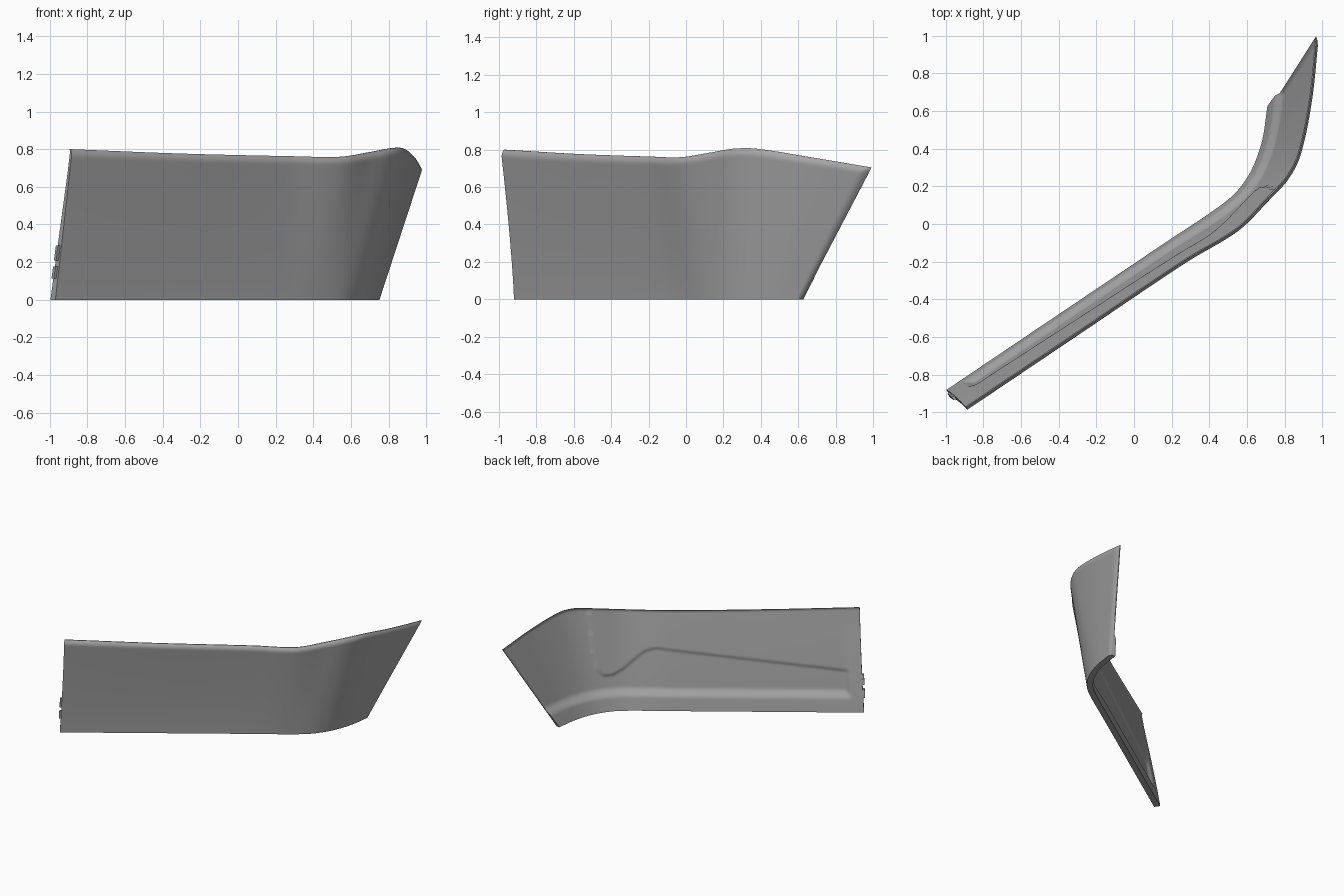
import bpy
import bmesh
from mathutils import Vector

cube = bpy.data.objects.get("Cube")
if cube:
    bpy.data.objects.remove(cube, do_unlink=True)

# Matching points along the upper and lower edges of the outer skin
TOP = [(-.88, -.99, .80), (-.3, -.6, .777), (.28, -.21, .763), (.56, -.04, .76),
       (.72, .12, .785), (.83, .24, .805), (.895, .37, .805), (.955, .66, .76), (.99, .99, .705)]
BOTTOM = [(-.97, -.92), (-.37, -.516), (.2, -.133), (.43, .02),
          (.56, .12), (.64, .22), (.69, .32), (.73, .45), (.755, .62)]
# Height of the raised inner layer's lower border, by x + y
RIDGE = [(-1.75, .31), (.12, .46), (.24, .47), (.36, .44), (.58, .31), (.70, .265),
         (.80, .265), (.87, .32), (.91, .45), (.95, .9)]
COLS, ROWS = 170, 64

top = [Vector(p) for p in TOP]
bottom = [Vector((x, y, 0)) for x, y in BOTTOM]
knots = [0.0]
for a, b in zip(top, top[1:]):
    knots.append(knots[-1] + (b - a).length)


def smooth(a, b, x):
    t = min(1, max(0, (x - a) / (b - a)))
    return t * t * (3 - 2 * t)


def tangent(pts, i):
    a, b = max(i - 1, 0), min(i + 1, len(pts) - 1)
    return (pts[b] - pts[a]) / (knots[b] - knots[a])


def rail(pts, d):
    """Smooth curve through the points at distance d."""
    i = max(k for k in range(len(knots) - 1) if knots[k] <= d)
    h = knots[i + 1] - knots[i]
    t = (d - knots[i]) / h
    s = t * t * (3 - 2 * t)
    return (pts[i] * (1 - s) + pts[i + 1] * s
            + tangent(pts, i) * h * t * (1 - t) ** 2
            - tangent(pts, i + 1) * h * t * t * (1 - t))


def ridge_height(s):
    if s <= RIDGE[0][0]:
        return RIDGE[0][1]
    for (a, za), (b, zb) in zip(RIDGE, RIDGE[1:]):
        if s <= b:
            return za + (zb - za) * (s - a) / (b - a)
    return 2


def skin(d, v):
    """Point on the outer skin, leaning out more strongly near the top."""
    a, b = rail(bottom, d), rail(top, d)
    p = a.lerp(b, v)
    end = smooth(knots[-1] * .5, knots[-1] * .75, d)
    lean = v ** 1.3 * (1 - end) + v * end
    p.y = a.y + (b.y - a.y) * lean
    return p


def section(d, v):
    """Outer and inner points, with rolled rims, lower ledge and raised layer."""
    p = skin(d, v)
    e = 1e-3
    along = skin(min(d + e, knots[-1]), v) - skin(max(d - e, 0), v)
    back = Vector((-along.y, along.x, 0)).normalized()
    roll = .02 * max(0, (v - .95) / .05) ** 2
    roll = max(roll, .02 * max(0, (d - knots[-1] + .05) / .05) ** 2)
    ledge = 1 - smooth(.10, .17, p.z)
    frame = 1 - smooth(.08, .13, d)
    full = .047 - .032 * v
    raised = smooth(-.012, .012, p.z - ridge_height(p.x + p.y))
    depth = .012 + .012 * raised * (1 - .4 * v)
    depth += max(0, full - depth) * max(ledge, frame)
    return p + back * roll, p + back * max(depth, roll + .006)


def finish(name, bm, material):
    bmesh.ops.recalc_face_normals(bm, faces=bm.faces)
    mesh = bpy.data.meshes.new(name)
    bm.to_mesh(mesh)
    bm.free()
    obj = bpy.data.objects.new(name, mesh)
    bpy.context.collection.objects.link(obj)
    mesh.materials.append(material)
    bpy.ops.object.select_all(action='DESELECT')
    obj.select_set(True)
    bpy.context.view_layer.objects.active = obj
    bpy.ops.object.shade_smooth_by_angle(angle=.7)
    return obj


grey = bpy.data.materials.new("plain grey")
grey.use_nodes = True
grey.diffuse_color = (.38, .38, .38, 1)
grey.node_tree.nodes["Principled BSDF"].inputs["Base Color"].default_value = (.38, .38, .38, 1)

# Curved panel: each column is a closed loop up the outside and down the inside
bm = bmesh.new()
loops = []
for i in range(COLS + 1):
    d = knots[-1] * i / COLS
    pairs = [section(d, j / ROWS) for j in range(ROWS + 1)]
    ring = [o for o, _ in pairs] + [n for _, n in reversed(pairs)]
    loops.append([bm.verts.new(p) for p in ring])
n = len(loops[0])
for a, b in zip(loops, loops[1:]):
    for j in range(n):
        k = (j + 1) % n
        bm.faces.new((a[j], a[k], b[k], b[j]))
for ring in (loops[0], loops[-1]):
    for j in range(ROWS):
        bm.faces.new((ring[j], ring[j + 1], ring[n - 2 - j], ring[n - 1 - j]))
finish("curved_panel", bm, grey)

# Small mounting tabs on the straight end
for name, low, high in (("lower_end_tab", .14, .22), ("upper_end_tab", .26, .36)):
    bm = bmesh.new()
    corners = []
    for v in (low, high):
        outer, inner = section(0, v)
        out = Vector((-.012, -.008, 0))
        a, b = outer.lerp(inner, .35), outer.lerp(inner, .9)
        corners += [bm.verts.new(q) for q in (a, b, b + out, a + out)]
    bm.faces.new(corners[:4])
    bm.faces.new(corners[4:])
    for j in range(4):
        k = (j + 1) % 4
        bm.faces.new((corners[j], corners[k], corners[k + 4], corners[j + 4]))
    finish(name, bm, grey)
